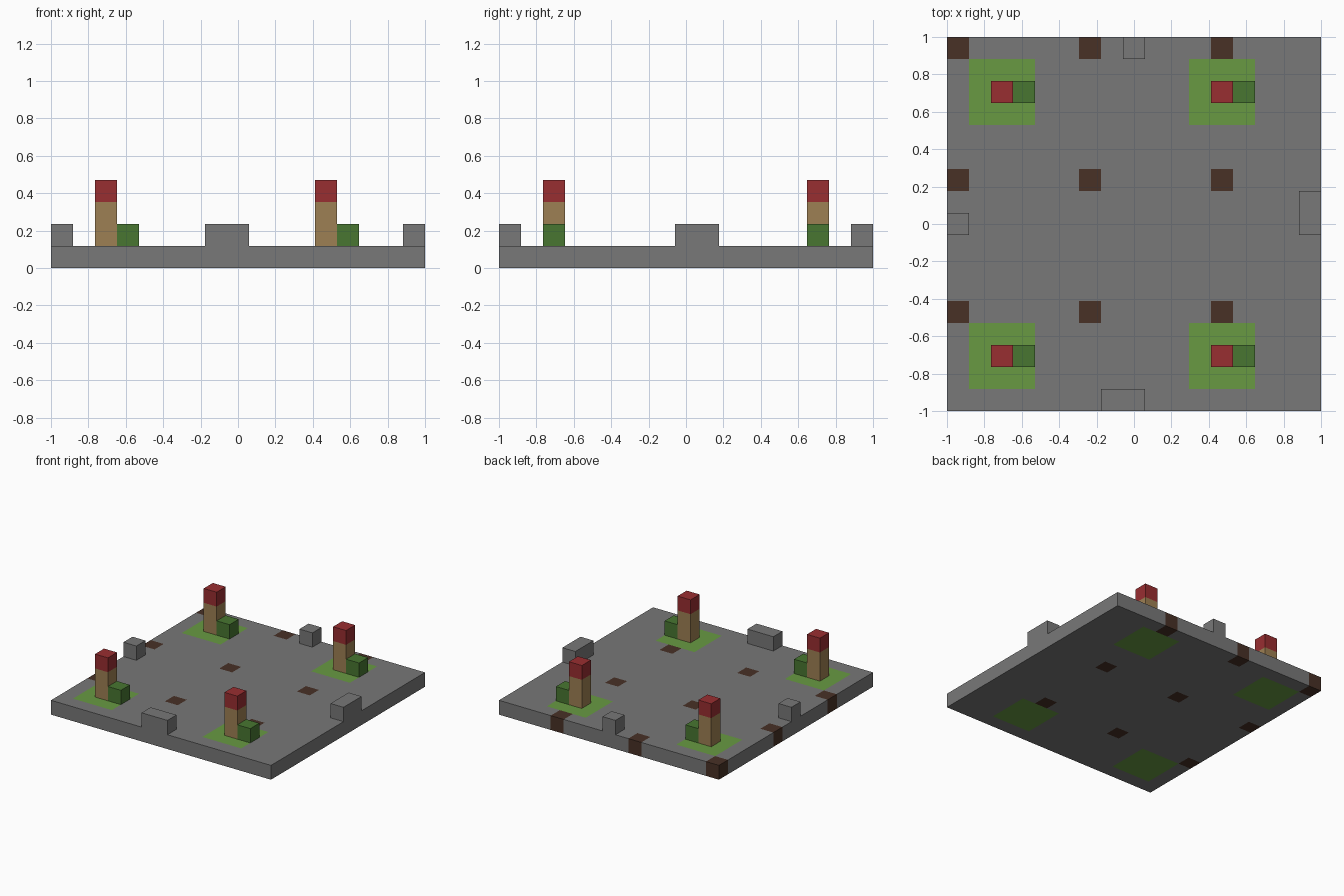
import bpy
import bmesh
from mathutils import Matrix, Vector

N = 17                # cells along each side
U = 2 / N             # size of one cell

cube = bpy.data.objects.get("Cube")
if cube:
    bpy.data.objects.remove(cube, do_unlink=True)


def material(name, rgb):
    # rgb is 0-255 sRGB, converted to linear
    lin = [((c / 255 + 0.055) / 1.055) ** 2.4 for c in rgb]
    mat = bpy.data.materials.new(name)
    mat.use_nodes = True
    mat.diffuse_color = (*lin, 1)
    mat.node_tree.nodes["Principled BSDF"].inputs["Base Color"].default_value = (*lin, 1)
    return mat


stone = material("grey stone", (120, 120, 120))
grass = material("light grass", (104, 154, 66))
earth = material("dark earth", (72, 49, 38))
leaf = material("dark leaf", (72, 118, 49))
wood = material("tan wood", (158, 128, 83))
red = material("red", (153, 46, 49))


def add_object(name, bm, mats):
    bmesh.ops.recalc_face_normals(bm, faces=bm.faces)
    mesh = bpy.data.meshes.new(name)
    bm.to_mesh(mesh)
    bm.free()
    for m in mats:
        mesh.materials.append(m)
    obj = bpy.data.objects.new(name, mesh)
    bpy.context.collection.objects.link(obj)
    return obj


def block(name, cell, size, mat):
    # Box with its low corner at a grid cell, size in cells
    low, size = Vector(cell), Vector(size)
    centre = (low + size / 2) * U - Vector((1, 1, 0))
    bm = bmesh.new()
    bmesh.ops.create_cube(bm, size=1, matrix=Matrix.Translation(centre) @ Matrix.Diagonal((*(size * U), 1)))
    return add_object(name, bm, [mat])


# Floor slab, coloured cell by cell on its top, bottom and sides
LAWN_X, LAWN_Y = (1, 11), (1, 13)
bm = bmesh.new()
bmesh.ops.create_grid(bm, x_segments=N, y_segments=N, size=1)
top = bmesh.ops.extrude_face_region(bm, geom=bm.faces[:], use_keep_orig=True)["geom"]
bmesh.ops.translate(bm, vec=(0, 0, U), verts=[g for g in top if isinstance(g, bmesh.types.BMVert)])
bmesh.ops.recalc_face_normals(bm, faces=bm.faces)
for face in bm.faces:
    inside = face.calc_center_median() - face.normal * U / 2
    col, row = int((inside.x + 1) / U), int((inside.y + 1) / U)
    if col % 6 == 0 and col < 13 and row % 6 == 4:
        face.material_index = 2
    elif any(0 <= col - x < 3 for x in LAWN_X) and any(0 <= row - y < 3 for y in LAWN_Y):
        face.material_index = 1
add_object("floor_slab", bm, [stone, grass, earth])

# Trunk, red cap and bush on each lawn
for x, side in zip(LAWN_X, ("right", "left")):
    for y, end in zip(LAWN_Y, ("front", "back")):
        tag = f"{end}_{side}"
        block(f"trunk_{tag}", (x + 1, y + 1, 1), (1, 1, 2), wood)
        block(f"cap_{tag}", (x + 1, y + 1, 3), (1, 1, 1), red)
        block(f"bush_{tag}", (x + 2, y + 1, 1), (1, 1, 1), leaf)

# Low wall block in the middle of each edge
block("wall_front", (7, 0, 1), (2, 1, 1), stone)
block("wall_back", (8, 16, 1), (1, 1, 1), stone)
block("wall_right", (0, 8, 1), (1, 1, 1), stone)
block("wall_left", (16, 8, 1), (1, 2, 1), stone)
